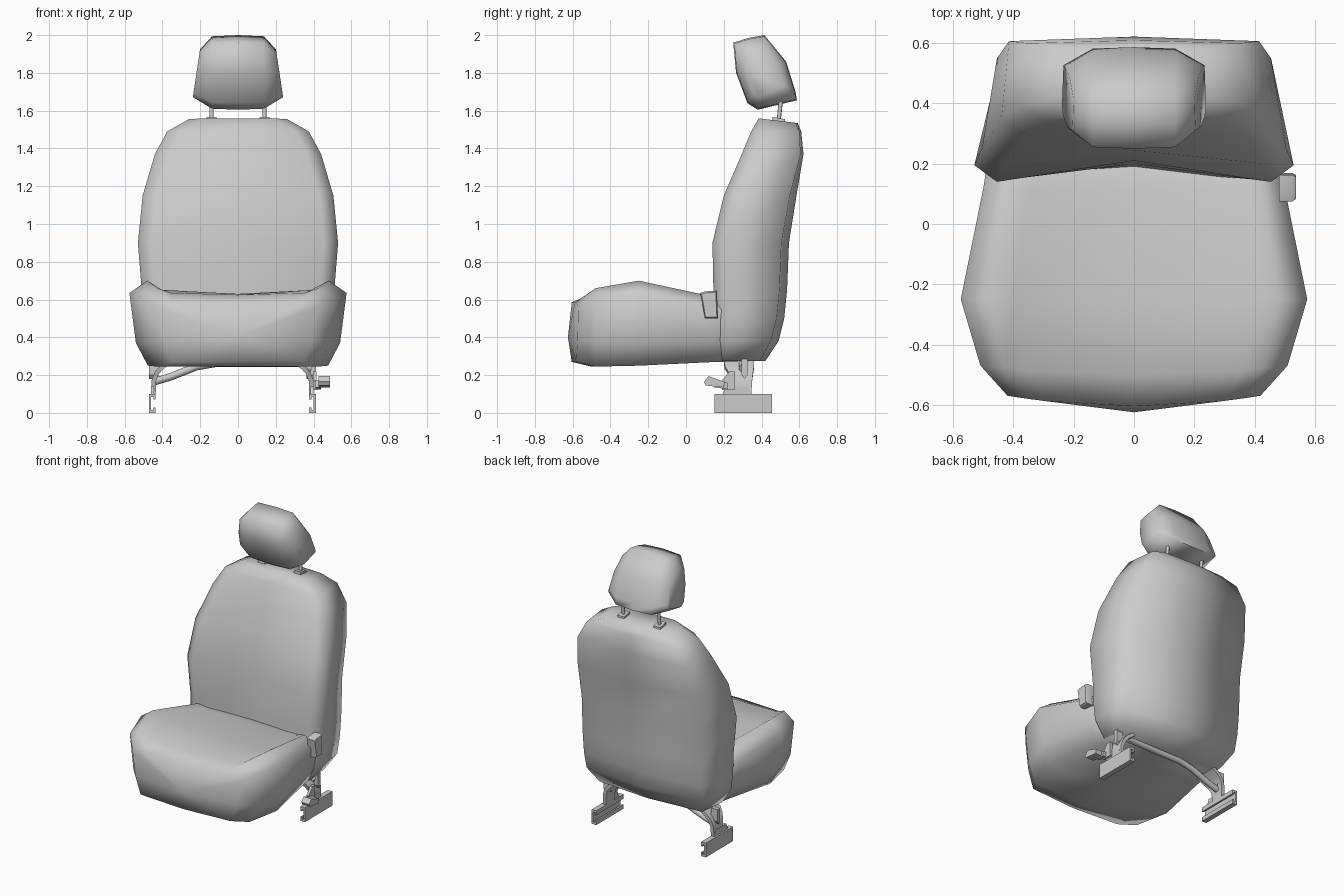
import bpy, bmesh, math
from mathutils import Vector

if "Cube" in bpy.data.objects:
    bpy.data.objects.remove(bpy.data.objects["Cube"])


def make(name, verts, faces, angle=30):
    me = bpy.data.meshes.new(name)
    me.from_pydata([tuple(v) for v in verts], [], faces)
    bm = bmesh.new()
    bm.from_mesh(me)
    bmesh.ops.recalc_face_normals(bm, faces=bm.faces)
    bm.to_mesh(me)
    bm.free()
    ob = bpy.data.objects.new(name, me)
    bpy.context.collection.objects.link(ob)
    bpy.ops.object.select_all(action='DESELECT')
    ob.select_set(True)
    bpy.context.view_layer.objects.active = ob
    bpy.ops.object.shade_smooth_by_angle(angle=math.radians(angle))
    return ob


def loft(name, rings, angle=30, start_tip=None):
    """Skin closed rings of equal length; cap the ends, or fan to a tip."""
    n = len(rings[0])
    verts = [v for r in rings for v in r]
    faces = [(i * n + j, i * n + (j + 1) % n, (i + 1) * n + (j + 1) % n, (i + 1) * n + j)
             for i in range(len(rings) - 1) for j in range(n)]
    faces.append(tuple(range(len(verts) - n, len(verts))))
    if start_tip:
        verts.append(start_tip)
        faces += [(j, (j + 1) % n, len(verts) - 1) for j in range(n)]
    else:
        faces.append(tuple(range(n)))
    return make(name, verts, faces, angle)


def mirror_ring(half):
    """Half ring whose first and last points lie on x = 0."""
    return half + [(-x, y, z) for x, y, z in half[-2:0:-1]]


def prism_x(name, profile, x0, x1):
    return loft(name, [[(x, y, z) for y, z in profile] for x in (x0, x1)])


def prism_y(name, profile, y0, y1):
    return loft(name, [[(x, y, z) for x, z in profile] for y in (y0, y1)])


def tube(name, pts, r, sides=8):
    pts = [Vector(p) for p in pts]
    rings = []
    for i, p in enumerate(pts):
        d = (pts[min(i + 1, len(pts) - 1)] - pts[max(i - 1, 0)]).normalized()
        u = d.cross(Vector((0, 1, 0)))
        u = u.normalized() if u.length > .1 else Vector((1, 0, 0))
        v = d.cross(u)
        rings.append([p + r * (math.cos(a) * u + math.sin(a) * v)
                      for a in (2 * math.pi * k / sides for k in range(sides))])
    return loft(name, rings, 50)


# Backrest: z, half width, front centre, front bolster, outer side, back corner, back centre
rings = []
for z, w, yc, yb, yo, yk, ybk in [
        (.275, .42, .15, .15, .20, .39, .42),
        (.38, .49, .16, .15, .20, .45, .49),
        (.50, .505, .18, .15, .20, .48, .52),
        (.65, .51, .20, .145, .20, .495, .535),
        (.90, .53, .21, .14, .195, .505, .545),
        (1.15, .505, .245, .20, .25, .55, .585),
        (1.37, .44, .305, .295, .35, .607, .622),
        (1.49, .375, .35, .345, .395, .60, .61),
        (1.555, .26, .385, .385, .42, .58, .592)]:
    tilt = .12 if z > 1.5 else 0
    wk = min(w - .025, .455)
    half = [(0, yc), (w - .075, yb), (w, yo), (wk, yk), (0, ybk)]
    rings.append(mirror_ring([(x, y, z - tilt * (y - .42)) for x, y in half]))
loft("backrest", rings, 85)

# Seat cushion: y, forward bow, half width, then heights from top centre to underside
rings = []
for y, bow, w, zc, zb, zo, zl, zu in [
        (-.605, .035, .42, .585, .585, .56, .39, .27),
        (-.50, .03, .51, .625, .66, .61, .37, .245),
        (-.25, 0, .575, .63, .70, .635, .37, .25),
        (.12, 0, .50, .60, .62, .56, .38, .268),
        (.38, 0, .46, .55, .55, .50, .38, .277)]:
    half = [(0, zc), (.7 * w, zc * .7 + zb * .3), (.835 * w, zb), (w, zo),
            (.94 * w, zl), (.83 * w, zu), (0, zu)]
    rings.append(mirror_ring([(x, y + bow * (x / w) ** 2, z) for x, z in half]))
loft("seat_cushion", rings, 85, start_tip=(0, -.625, .40))

# Headrest: side profile lofted across, shrunk towards each side
profile = [(.25, 1.96), (.33, 1.985), (.415, 2.0), (.53, 1.86), (.58, 1.70), (.587, 1.655),
           (.38, 1.605), (.325, 1.64), (.265, 1.80)]
rings = []
for side, s in ((-1, .64), (-1, .97), (0, 1), (1, .97), (1, .64)):
    ring = []
    for y, z in profile:
        y2, z2 = .42 + (y - .42) * s, 1.79 + (z - 1.79) * s
        x = .137 if s > .9 else .24 - .15 * (z2 - 1.665)
        ring.append((side * x, y2, z2))
    rings.append(ring)
loft("headrest", rings, 85)

# Headrest posts and their collars
for side, label in ((-1, "left"), (1, "right")):
    x = .14 * side
    tube("headrest_post_" + label, [(x, .488, 1.52), (x, .505, 1.68)], .011)
    prism_x("post_collar_" + label, [(.455, 1.54), (.525, 1.53), (.523, 1.555), (.458, 1.567)],
            x - .026, x + .026)

# Floor rails (C channels opening inwards) with bent legs; the base sits off centre
for side, label, x0 in ((-1, "left", -.472), (1, "right", .413)):
    def px(d):
        return x0 - side * d
    channel = [(0, 0), (.036, 0), (.036, .028), (.024, .028), (.024, .014), (.012, .014),
               (.012, .084), (.024, .084), (.024, .07), (.036, .07), (.036, .1), (0, .1)]
    prism_y("floor_rail_" + label, [(px(d), z) for d, z in channel], .152, .455)
    # outline of leg strip: inward distance, height, y range
    rings = []
    for d, z, ya, yb, nd, nz in [(.012, .09, .26, .345, 1, 0), (.014, .17, .245, .35, 1, -.15),
                                 (.03, .215, .225, .355, .85, -.5), (.06, .25, .205, .36, .6, -.8),
                                 (.11, .285, .20, .36, .4, -.9)]:
        t = .024
        rings.append([(px(d), ya, z), (px(d), yb, z),
                      (px(d + t * nd), yb, z + t * nz), (px(d + t * nd), ya, z + t * nz)])
    loft("leg_" + label, rings, 50)
    prism_x("leg_rib_" + label, [(.295, .20), (.295, .285), (.325, .285), (.325, .20), (.31, .18)],
            px(.0), px(.05))
    prism_x("leg_foot_" + label, [(.19, .09), (.34, .09), (.33, .14), (.21, .14)],
            px(.012), px(.028))

# Cross tube joining the legs under the seat
tube("cross_tube", [(-.445, .30, .165), (-.36, .30, .19), (-.22, .30, .245),
                    (-.12, .30, .262), (.33, .30, .262), (.39, .30, .235)], .02, 10)

# Recline lever: mounting plate, arm and paddle
prism_x("lever_plate", [(.19, .12), (.26, .12), (.26, .22), (.23, .22), (.19, .17)], .398, .416)
prism_x("lever_arm", [(.15, .135), (.22, .125), (.22, .16), (.16, .175)], .41, .44)
prism_x("lever_paddle", [(.095, .165), (.12, .195), (.165, .178), (.205, .165),
                         (.20, .135), (.15, .14), (.105, .145)], .425, .486)

# Belt buckle beside the cushion
outer = [(.075, .635), (.10, .643), (.163, .647), (.17, .50), (.10, .50), (.095, .53)]
loft("belt_buckle", [[(x, y, z) for y, z in outer] for x in (.482, .525)]
     + [[(.537, .125 + (y - .125) * .85, .57 + (z - .57) * .9) for y, z in outer]], 40)
